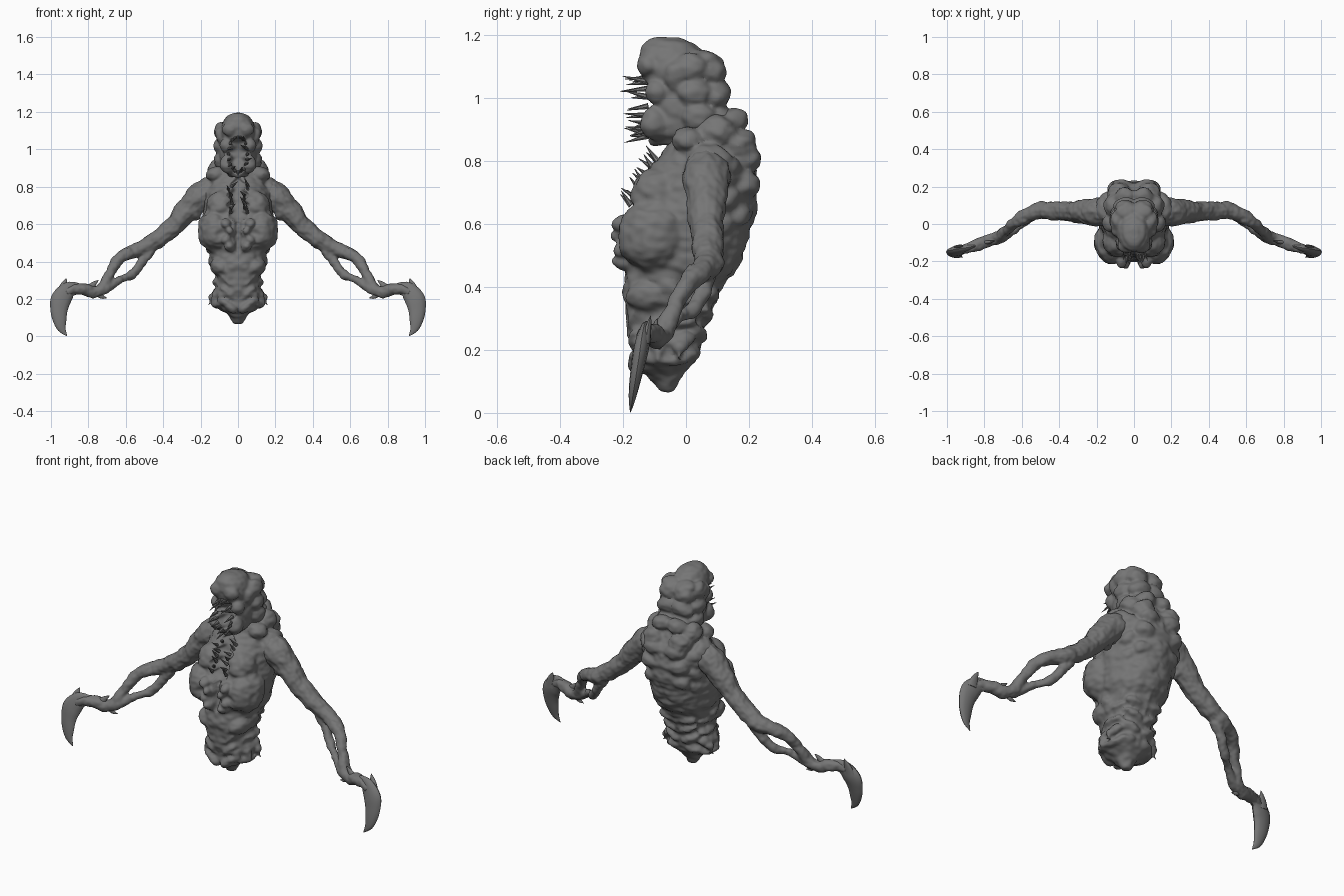
import bpy, bmesh, math, random
from mathutils import Vector, Matrix, noise

random.seed(4)
cube = bpy.data.objects.get("Cube")
if cube:
    bpy.data.objects.remove(cube, do_unlink=True)

flesh = bpy.data.materials.new("grey flesh")
flesh.use_nodes = True
grey = (0.18, 0.18, 0.18, 1)
flesh.diffuse_color = grey
for node in flesh.node_tree.nodes:
    if node.type == 'BSDF_PRINCIPLED':
        node.inputs["Base Color"].default_value = grey


def skin_rings(bm, rings):
    """Bridge a list of equal vertex rings and cap both ends."""
    rows = [[bm.verts.new(p) for p in ring] for ring in rings]
    n = len(rows[0])
    for a, b in zip(rows, rows[1:]):
        for i in range(n):
            j = (i + 1) % n
            bm.faces.new((a[i], a[j], b[j], b[i]))
    bm.faces.new(rows[0])
    bm.faces.new(rows[-1])


def spline(points, steps=6):
    """Catmull-Rom resampling of tuples of any length."""
    pts = [Vector(p) for p in points]
    pts = [pts[0]] + pts + [pts[-1]]
    out = []
    for a, b, c, d in zip(pts, pts[1:], pts[2:], pts[3:]):
        for k in range(steps):
            t = k / steps
            out.append(b + (c - a) * (t / 2) + (a * 2 - b * 5 + c * 4 - d) * (t * t / 2)
                       + (b * 3 - a - c * 3 + d) * (t ** 3 / 2))
    return out + [pts[-1]]


def loft(bm, sections, n=32):
    """Stack oval sections given as height, half width, front, back."""
    rings = []
    for z, w, front, back in spline(sections, 4):
        mid, half = (front + back) / 2, (back - front) / 2
        angles = [math.tau * i / n for i in range(n)]
        rings.append([(w * math.cos(a), mid + half * math.sin(a), z) for a in angles])
    skin_rings(bm, rings)


def tube(bm, points, flat=1.0, n=12):
    """Mirrored pair of tapering tubes through points x, y, z, radius."""
    path = spline(points)
    centres = [p.xyz for p in path]
    for s in (-1, 1):
        rings = []
        for i, p in enumerate(path):
            t = (centres[min(i + 1, len(path) - 1)] - centres[max(i - 1, 0)]).normalized()
            side = t.cross(Vector((0, 1, 0))).normalized()
            other = side.cross(t) * flat
            r = max(p.w, 0.001)
            ring = []
            for k in range(n):
                a = math.tau * k / n
                q = centres[i] + (side * math.cos(a) + other * math.sin(a)) * r
                ring.append((s * q.x, q.y, q.z))
            rings.append(ring)
        skin_rings(bm, rings)


def lump(bm, x, y, z, rx, ry, rz, tilt=0):
    """Oval swelling, mirrored when off centre; tilt leans it sideways."""
    for s in ((-1, 1) if x else (1,)):
        m = (Matrix.Translation((s * x, y, z)) @ Matrix.Rotation(s * tilt, 4, 'Y')
             @ Matrix.Diagonal((rx, ry, rz, 1)))
        bmesh.ops.create_icosphere(bm, subdivisions=3, radius=1, matrix=m)


def spike(bm, base, direction, length, radius):
    d = Vector(direction).normalized()
    m = Matrix.Translation(Vector(base) + d * length / 2) @ d.to_track_quat('Z', 'Y').to_matrix().to_4x4()
    bmesh.ops.create_cone(bm, cap_ends=True, segments=7, radius1=radius, radius2=0.001,
                          depth=length, matrix=m)


def finish(name, bm, voxel=0, smooth=4, rough=0.0, freq=(12, 12, 18), pits=()):
    """Make an object; optionally fuse, wrinkle and hollow it."""
    bmesh.ops.recalc_face_normals(bm, faces=bm.faces)
    mesh = bpy.data.meshes.new(name)
    bm.to_mesh(mesh)
    bm.free()
    ob = bpy.data.objects.new(name, mesh)
    bpy.context.collection.objects.link(ob)
    bpy.ops.object.select_all(action='DESELECT')
    bpy.context.view_layer.objects.active = ob
    ob.select_set(True)
    if voxel:
        fuse = ob.modifiers.new("fuse", 'REMESH')
        fuse.mode = 'VOXEL'
        fuse.voxel_size = voxel
        soften = ob.modifiers.new("soften", 'SMOOTH')
        soften.iterations = smooth
        for mod in ("fuse", "soften"):
            bpy.ops.object.modifier_apply(modifier=mod)
        normals = [v.normal.copy() for v in ob.data.vertices]
        for v, nor in zip(ob.data.vertices, normals):
            p = Vector((abs(v.co.x) * freq[0], v.co.y * freq[1], v.co.z * freq[2]))
            v.co += nor * rough * (noise.noise(p) + 0.5 * noise.noise(p * 2.3))
            for zc, a, b, depth in pits:
                width = a * (1 + 0.25 * math.sin(v.co.z * 110))
                d = (v.co.x / width) ** 2 + ((v.co.z - zc) / b) ** 2
                if d < 1 and nor.y < 0.2 and v.co.y < 0:
                    v.co.y += depth * math.sqrt(1 - d)
    ob.data.materials.clear()
    ob.data.materials.append(flesh)
    if voxel:
        bpy.ops.object.shade_smooth()
    else:
        bpy.ops.object.shade_smooth_by_angle(angle=math.radians(50))


# Torso: lofted trunk with swellings
bm = bmesh.new()
loft(bm, [(.07, .02, -.08, -.04), (.12, .065, -.13, -.01), (.17, .12, -.165, .03),
          (.25, .12, -.185, .055), (.33, .125, -.2, .085), (.4, .14, -.2, .125),
          (.47, .17, -.195, .17), (.56, .185, -.2, .2), (.66, .185, -.18, .225),
          (.76, .175, -.135, .23), (.84, .15, -.07, .2), (.9, .11, -.05, .165),
          (.97, .08, -.03, .12)])
lump(bm, .12, -.1, .56, .095, .115, .12, .2)  # chest halves
lump(bm, .09, -.09, .69, .08, .085, .09)
lump(bm, .16, .07, .77, .07, .075, .085)      # shoulders
lump(bm, .12, .005, .87, .05, .048, .04)      # neck rolls
lump(bm, .11, .1, .9, .055, .065, .05)
lump(bm, .045, .145, .93, .06, .05, .04)
lump(bm, .08, .165, .85, .065, .06, .05)
for i in range(4):                            # torn flaps beside the cleft
    lump(bm, .045 + .02 * (i % 2), -.195, .48 + .04 * i, .024, .042, .028, .5)
for i in range(6):                            # uneven swellings down the back
    z = .8 - .078 * i
    y = .205 + .006 * i - .0105 * i * i
    r = random.uniform(.9, 1.15)
    lump(bm, .062 + .02 * (i % 2), y - .02, z, .07 * r, .055, .05 * r, random.uniform(-.5, .5))
    lump(bm, .135 - .008 * i, y - .09, z - .04, .055, .065 * r, .055, random.uniform(-.4, .4))
for i in range(4):                            # slanting lower folds
    z = .175 + .062 * i
    lump(bm, .1, -.06 + .012 * i, z, .042, .08, .024, .4)
    lump(bm, .05, .005 + .022 * i, z + .015, .06, .04, .026, random.uniform(-.6, .3))
    lump(bm, .05, -.15, z - .01, .055, .038, .022, -.7)
for s in (-1, 1):
    for x, y in ((.12, -.09), (.13, -.02), (.08, -.14)):
        spike(bm, (s * x, y, .22), (s * .5, 0, -1), .075, .025)
finish("torso", bm, .008, 6, .011, pits=[(.72, .05, .13, .06), (.53, .02, .09, .03)])

# Head: lofted skull with heavy rolls around the back and sides
bm = bmesh.new()
loft(bm, [(.85, .05, -.11, .08), (.9, .085, -.135, .12), (.97, .095, -.13, .125),
          (1.04, .095, -.13, .115), (1.1, .095, -.15, .085), (1.15, .08, -.145, .05),
          (1.18, .06, -.115, .02), (1.197, .025, -.08, -.02)])
for i in range(3):
    z, back = .93 + .08 * i, .105 - .013 * i
    r = random.uniform(.95, 1.1)
    lump(bm, .045, back, z, .065, .05, .046 * r, .2)
    lump(bm, .09, back - .065, z + .01, .042, .055, .046 * r, random.uniform(-.3, .3))
lump(bm, .085, -.03, 1.07, .035, .04, .05, .3)
lump(bm, .045, .06, 1.12, .055, .05, .035)
lump(bm, .035, -.115, 1.11, .048, .042, .04)  # brow
lump(bm, .055, -.1, .92, .04, .045, .055)     # jowls
lump(bm, .06, -.09, 1.02, .035, .04, .04)
lump(bm, 0, -.065, 1.155, .065, .07, .042)    # crown
finish("head", bm, .007, 5, .008, pits=[(.97, .05, .1, .065)])

# Teeth around the mouth, and barbs along the open chest
bm = bmesh.new()
for i in range(20):
    a = math.tau * i / 20
    x, z = .05 * math.cos(a), .975 + .095 * math.sin(a)
    aim = (random.uniform(-.6, .4) * math.cos(a), -1, random.uniform(-.3, .3))
    spike(bm, (x, -.12, z), aim, random.uniform(.05, .09), .01)
finish("mouth_teeth", bm)

bm = bmesh.new()
for s in (-1, 1):
    for i in range(7):
        t = i / 6
        x = s * random.uniform(.03, .055)
        aim = (-s * random.uniform(-.3, .6), -.6, random.uniform(.4, .9))
        spike(bm, (x, -.175 + .085 * t, .66 + .14 * t), aim, random.uniform(.045, .07), .01)
finish("chest_barbs", bm)

# Arms: upper arm, two separate forearm strands, then a knuckled hand
bm = bmesh.new()
tube(bm, [(.13, .07, .78, .07), (.2, .065, .745, .078), (.27, .065, .675, .064),
          (.34, .065, .595, .054), (.42, .07, .525, .05), (.5, .072, .475, .045),
          (.57, .05, .452, .038), (.63, .012, .42, .033), (.68, -.03, .35, .028),
          (.715, -.065, .275, .032), (.76, -.085, .238, .034), (.82, -.105, .25, .032),
          (.88, -.125, .255, .028), (.92, -.138, .23, .022)])
tube(bm, [(.47, .07, .46, .03), (.52, .055, .385, .024), (.57, .02, .325, .022),
          (.63, -.025, .303, .02), (.69, -.065, .265, .024), (.74, -.085, .235, .024)])
lump(bm, .25, .055, .69, .045, .05, .08, .5)
lump(bm, .49, .08, .475, .05, .04, .036)
lump(bm, .6, .02, .44, .045, .03, .035, .5)
finish("arms", bm, .006, 3, .007, (18, 18, 18))

# Hooked blades with a thumb spike and wrist barbs
bm = bmesh.new()
tube(bm, [(.84, -.113, .255, .026), (.9, -.13, .25, .042), (.945, -.143, .2, .054),
          (.957, -.155, .14, .046), (.953, -.165, .085, .036), (.942, -.172, .04, .022),
          (.915, -.177, .002, .002)], .45)
tube(bm, [(.94, -.13, .22, .035), (.935, -.122, .26, .023),
          (.925, -.116, .29, .012), (.917, -.112, .31, .001)], .5)
tube(bm, [(.8, -.1, .25, .025), (.765, -.095, .285, .011), (.745, -.09, .3, .001)], .6)
tube(bm, [(.76, -.085, .24, .02), (.73, -.085, .213, .012), (.7, -.08, .205, .001)], .7)
finish("claws", bm)
